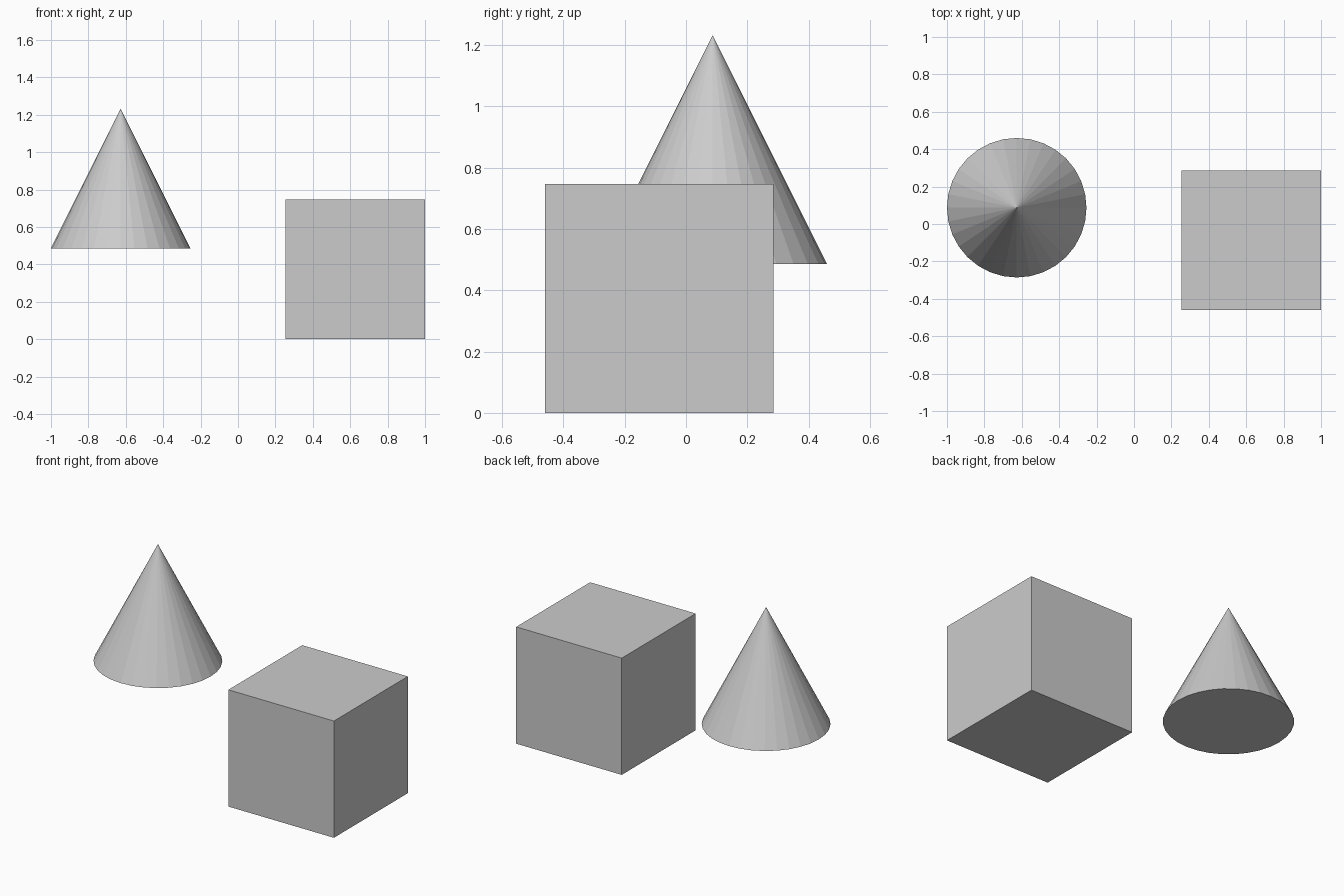
import bpy

if "Cube" in bpy.data.objects:
    bpy.data.objects.remove(bpy.data.objects["Cube"])

SIZE = 0.746

# Cube standing on the ground
bpy.ops.mesh.primitive_cube_add(size=SIZE, location=(0.627, -0.087, SIZE / 2))
bpy.context.object.name = "cube"

# Flat-shaded cone with a closed base, floating beside the cube
bpy.ops.mesh.primitive_cone_add(vertices=32, radius1=SIZE / 2, radius2=0,
                                depth=SIZE, location=(-0.627, 0.087, 0.486 + SIZE / 2))
bpy.context.object.name = "cone"
